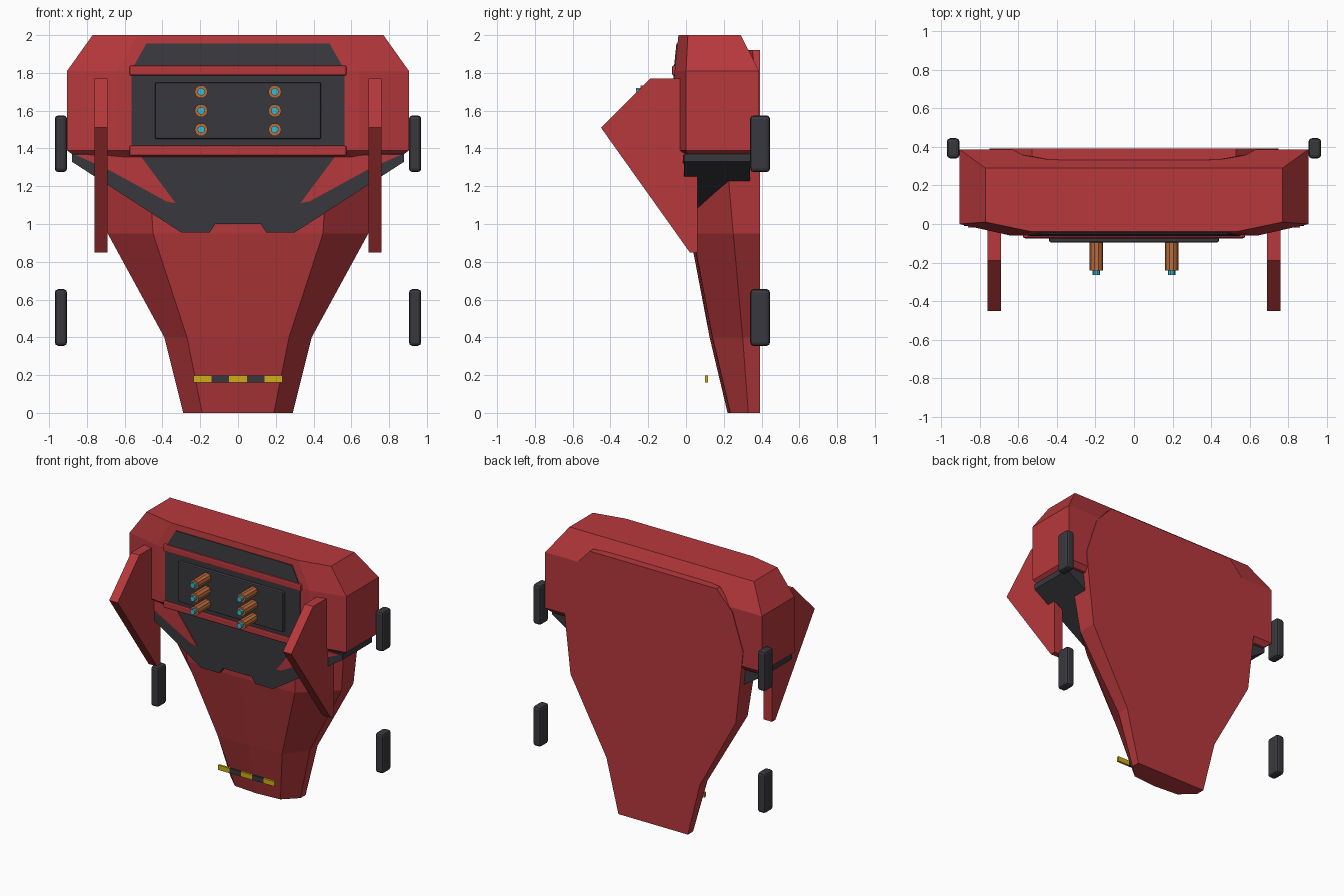
import bpy
import bmesh
import math

cube = bpy.data.objects.get("Cube")
if cube:
    bpy.data.objects.remove(cube, do_unlink=True)


def material(name, rgb):
    m = bpy.data.materials.new(name)
    m.use_nodes = True
    m.diffuse_color = (*rgb, 1)
    m.node_tree.nodes["Principled BSDF"].inputs["Base Color"].default_value = (*rgb, 1)
    return m


RED = material("red", (0.47, 0.04, 0.045))
DARK = material("charcoal", (0.04, 0.04, 0.048))
COPPER = material("copper", (0.5, 0.15, 0.045))
CYAN = material("cyan", (0.04, 0.5, 0.65))
YELLOW = material("yellow", (0.62, 0.42, 0.01))


def finish(name, bm, mat, bevel=0):
    bmesh.ops.recalc_face_normals(bm, faces=bm.faces)
    mesh = bpy.data.meshes.new(name)
    bm.to_mesh(mesh)
    bm.free()
    mesh.materials.append(mat)
    obj = bpy.data.objects.new(name, mesh)
    bpy.context.collection.objects.link(obj)
    if bevel:
        mod = obj.modifiers.new("bevel", 'BEVEL')
        mod.width = bevel
        mod.segments = 2
    return obj


def loft(name, rings, mat):
    """Skin closed rings of equal point count and cap both ends."""
    bm = bmesh.new()
    loops = [[bm.verts.new(p) for p in ring] for ring in rings]
    n = len(loops[0])
    for a, b in zip(loops, loops[1:]):
        for i in range(n):
            j = (i + 1) % n
            bm.faces.new((a[i], a[j], b[j], b[i]))
    bm.faces.new(loops[0])
    bm.faces.new(loops[-1])
    return finish(name, bm, mat)


def mirrored(points):
    """Complete a half outline across x = 0."""
    return points + [(-p[0], *p[1:]) for p in reversed(points) if p[0] > 0]


def front_prism(name, outline, y0, y1, mat, lean=lambda z: 0):
    return loft(name, [[(x, y + lean(z), z) for x, z in outline] for y in (y0, y1)], mat)


def box(name, x, y, z, mat, bevel=0):
    bm = bmesh.new()
    bmesh.ops.create_cube(bm, size=1)
    for v in bm.verts:
        for i, (lo, hi) in enumerate((x, y, z)):
            v.co[i] = lo if v.co[i] < 0 else hi
    return finish(name, bm, mat, bevel)


def rod(name, x, z, radius, y0, y1, sides, mat):
    ring = [(x + radius * math.cos(math.tau * i / sides),
             z + radius * math.sin(math.tau * i / sides)) for i in range(sides)]
    return front_prism(name, ring, y0, y1, mat)


# Tapered carapace: height, half width, side depth, front half width, front depth
BACK = 0.392
sections = [
    (0.0, 0.29, 0.33, 0.19, 0.235),
    (0.4, 0.39, 0.30, 0.27, 0.14),
    (0.95, 0.69, 0.25, 0.45, 0.035),
    (1.3, 0.73, 0.22, 0.47, 0.02),
    (1.5, 0.75, 0.22, 0.47, 0.05),
    (1.78, 0.66, 0.37, 0.47, 0.33),
    (1.92, 0.53, 0.35, 0.45, 0.335),
]
loft("carapace", [mirrored([(0, yf - 0.015, z), (a, yf, z), (w, ys, z), (w, BACK, z)])
                  for z, w, ys, a, yf in sections], RED)

# Faceted upper housing: height, outer half width, back, outer front, inner half width, front
housing = [
    (1.355, 0.86, 0.36, 0.015, 0.58, -0.02),
    (1.39, 0.905, 0.387, 0.0, 0.64, -0.06),
    (1.81, 0.905, 0.387, 0.0, 0.64, -0.06),
    (2.0, 0.77, 0.29, 0.01, 0.53, -0.04),
]
loft("upper_housing", [mirrored([(i, f, z), (w, of, z), (w, b, z)])
                       for z, w, b, of, i, f in housing], RED)

# Dark chest wedge under the housing
front_prism("chest_wedge", mirrored([
    (0.12, 1.0), (0.15, 0.955), (0.30, 0.955), (0.88, 1.33), (0.88, 1.37)]),
    -0.01, 0.34, DARK)

# Dark window on the sloped top front
front_prism("top_window", mirrored([(0.55, 1.84), (0.485, 1.955)]), -0.066, -0.058, DARK,
            lean=lambda z: (z - 1.81) * 0.105)

# Weapon panel, its frame rails and the raised inner plate
box("front_panel", (-0.565, 0.565), (-0.066, -0.058), (1.415, 1.785), DARK)
box("inner_plate", (-0.44, 0.44), (-0.095, -0.06), (1.45, 1.75), DARK, 0.008)
for name, lo, hi in (("upper_rail", 1.785, 1.84), ("lower_rail", 1.36, 1.415)):
    box(name, (-0.575, 0.575), (-0.074, -0.02), (lo, hi), RED, 0.01)

# Barrels with glowing tips
for x in (-0.195, 0.195):
    for z in (1.5, 1.6, 1.7):
        rod("barrel", x, z, 0.035, -0.24, -0.09, 10, COPPER)
        rod("barrel_tip", x, z, 0.02, -0.265, -0.23, 10, CYAN)

fin = [(-0.45, 1.51), (-0.19, 1.77), (0.06, 1.77), (0.06, 0.85), (0.02, 0.85)]
for side, s in (("left", 1), ("right", -1)):
    # Red gusset plates running down the chest
    front_prism(side + "_gusset", [(s * x, z) for x, z in (
        (0.86, 1.365), (0.52, 1.365), (0.33, 1.11), (0.38, 1.12), (0.70, 1.295))],
        -0.017, -0.008, RED)
    # Angular side fins
    loft(side + "_fin", [[(s * x, y, z) for y, z in fin] for x in (0.69, 0.76)], RED)
    # Mounting pads
    xs = sorted((s * 0.905, s * 0.97))
    for level, z in (("lower", 0.355), ("upper", 1.275)):
        box(f"{side}_{level}_pad", xs, (0.34, 0.445), (z, z + 0.3), DARK, 0.018)

# Hazard strip of alternating blocks
for i in range(5):
    x = -0.235 + i * 0.094
    box("hazard_block", (x, x + 0.094), (0.1, 0.116), (0.16, 0.197), DARK if i % 2 else YELLOW)
